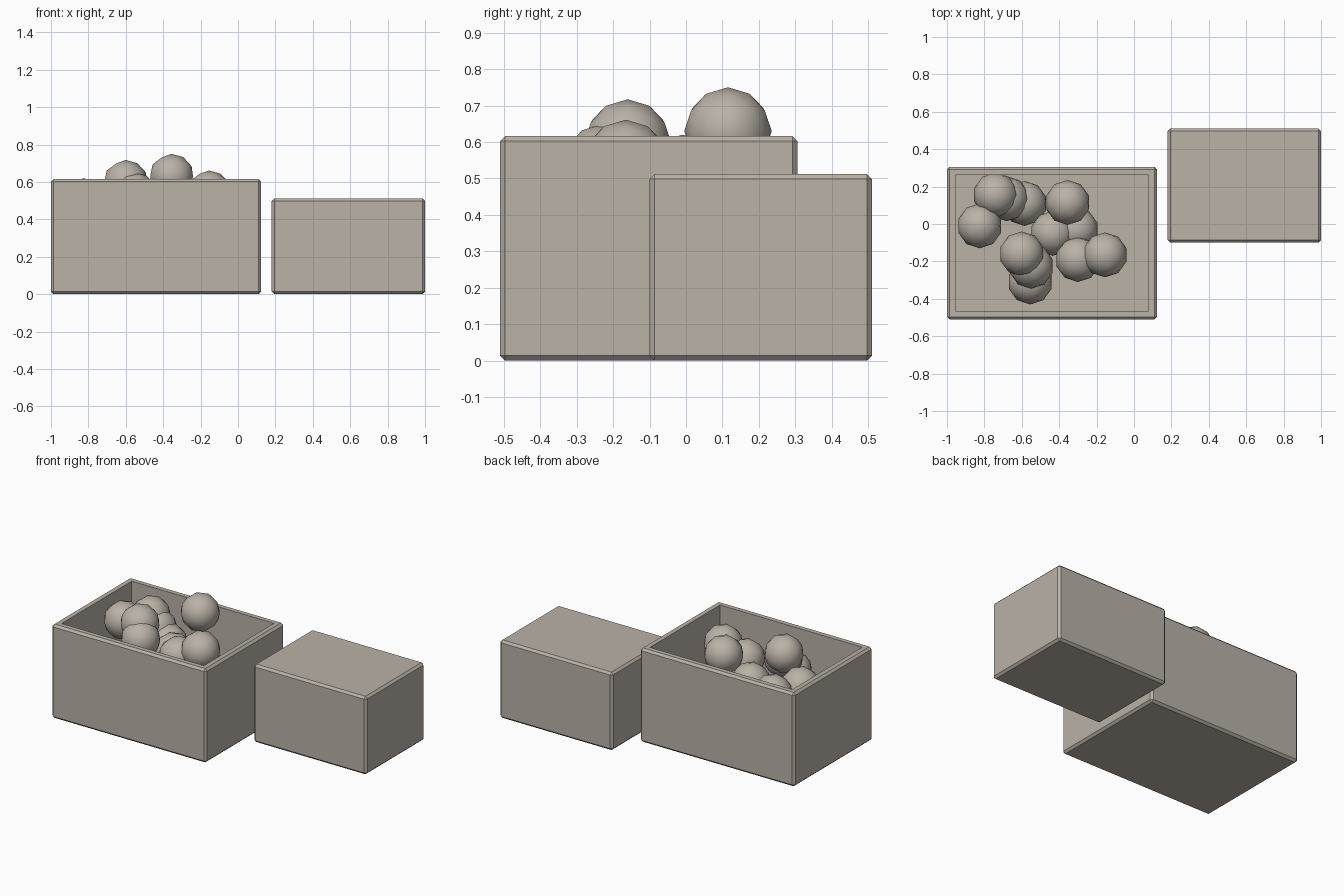
import bpy, bmesh

if "Cube" in bpy.data.objects:
    bpy.data.objects.remove(bpy.data.objects["Cube"])

stone = bpy.data.materials.new("warm_grey")
stone.diffuse_color = (0.49, 0.445, 0.39, 1)
stone.use_nodes = True
stone.node_tree.nodes["Principled BSDF"].inputs["Base Color"].default_value = stone.diffuse_color


def finish(bm, name, angle):
    mesh = bpy.data.meshes.new(name)
    bm.to_mesh(mesh)
    bm.free()
    mesh.materials.append(stone)
    obj = bpy.data.objects.new(name, mesh)
    bpy.context.collection.objects.link(obj)
    bpy.ops.object.select_all(action='DESELECT')
    obj.select_set(True)
    bpy.context.view_layer.objects.active = obj
    bpy.ops.object.shade_smooth_by_angle(angle=angle)
    return obj


def box(name, lo, hi, wall=0, floor=0):
    """Chamfered block; with a wall thickness it is hollowed from the top."""
    bm = bmesh.new()
    bmesh.ops.create_cube(bm, size=1)
    for v in bm.verts:
        v.co = [h if c > 0 else l for c, l, h in zip(v.co, lo, hi)]
    chamfer = 0.014
    bmesh.ops.bevel(bm, geom=bm.edges[:], offset=chamfer, segments=1,
                    affect='EDGES', profile=0.5)
    if wall:
        top = max(bm.faces, key=lambda f: f.calc_center_median().z)
        bmesh.ops.inset_region(bm, faces=[top], thickness=wall - chamfer)
        cavity = bmesh.ops.extrude_discrete_faces(bm, faces=[top])["faces"][0]
        for v in cavity.verts:
            v.co.z = floor
    bmesh.ops.recalc_face_normals(bm, faces=bm.faces[:])
    return finish(bm, name, 0.52)


# Open crate and closed box
box("open_crate", (-1, -0.51, 0), (0.123, 0.306, 0.616), wall=0.057, floor=0.06)
box("closed_box", (0.18, -0.1, 0), (1, 0.51, 0.512))

# Pile of balls in the crate
centres = [
    (-0.355, 0.115, 0.63), (-0.60, -0.16, 0.597), (-0.155, -0.165, 0.541),
    (-0.825, -0.01, 0.50), (-0.74, 0.155, 0.492), (-0.585, 0.11, 0.37),
    (-0.68, 0.135, 0.435), (-0.435, -0.05, 0.41), (-0.31, -0.03, 0.38),
    (-0.30, -0.19, 0.475), (-0.555, -0.31, 0.42), (-0.55, -0.225, 0.53),
]
for i, centre in enumerate(centres):
    bm = bmesh.new()
    bmesh.ops.create_icosphere(bm, subdivisions=2, radius=0.12)
    bmesh.ops.translate(bm, verts=bm.verts[:], vec=centre)
    finish(bm, f"ball_{i + 1}", 0.8)
